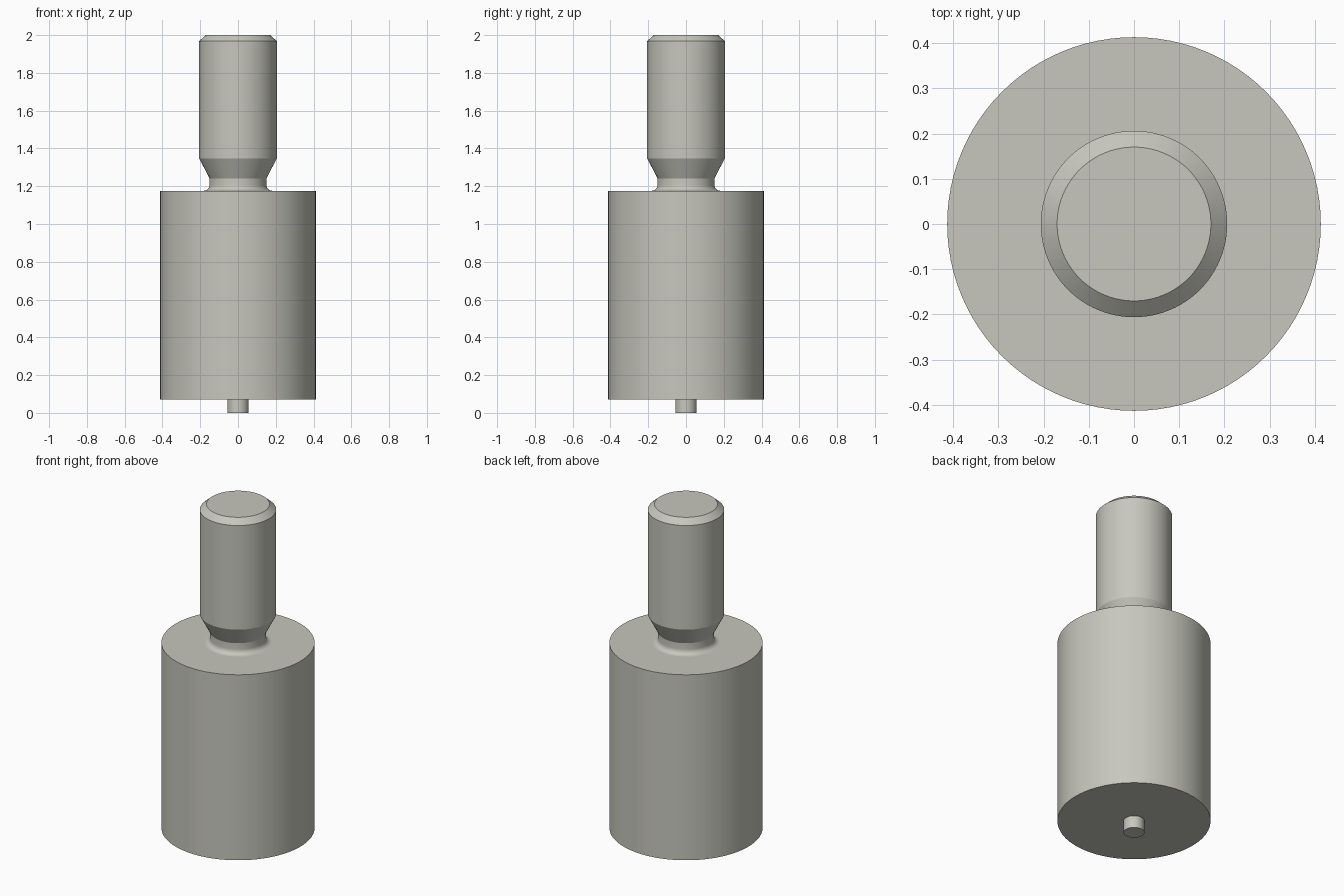
import bpy
import bmesh
from math import sin, cos, pi, radians

cube = bpy.data.objects.get("Cube")
if cube:
    bpy.data.objects.remove(cube, do_unlink=True)

SEGMENTS = 96

# One warm grey metal
metal = bpy.data.materials.new("warm grey metal")
metal.use_nodes = True
colour = (0.57, 0.57, 0.51, 1)
metal.diffuse_color = colour
metal.node_tree.nodes["Principled BSDF"].inputs["Base Color"].default_value = colour


def lathe(name, profile, cap_bottom=False, cap_top=False):
    """Revolve (radius, height) points, listed from the bottom up, about z."""
    bm = bmesh.new()
    angles = [2 * pi * i / SEGMENTS for i in range(SEGMENTS)]
    rings = [[bm.verts.new((r * cos(a), r * sin(a), z)) for a in angles]
             for r, z in profile]
    for low, high in zip(rings, rings[1:]):
        for i in range(SEGMENTS):
            j = (i + 1) % SEGMENTS
            bm.faces.new((low[i], low[j], high[j], high[i]))
    if cap_bottom:
        bm.faces.new(rings[0][::-1])
    if cap_top:
        bm.faces.new(rings[-1])
    mesh = bpy.data.meshes.new(name)
    bm.to_mesh(mesh)
    bm.free()
    mesh.materials.append(metal)
    mesh.shade_smooth()
    mesh.set_sharp_from_angle(angle=radians(20))
    obj = bpy.data.objects.new(name, mesh)
    bpy.context.collection.objects.link(obj)
    return obj


PIN_R, BODY_R, NECK_R, SHAFT_R = 0.056, 0.413, 0.151, 0.206
BODY_BOTTOM, BODY_TOP = 0.072, 1.176
FILLET = 0.03

# Small locating pin under the body
lathe("locating_pin", [(PIN_R, 0), (PIN_R, BODY_BOTTOM)], cap_bottom=True)

# Large cylindrical body, open where the pin and the stem join it
lathe("body", [(PIN_R, BODY_BOTTOM), (BODY_R, BODY_BOTTOM),
               (BODY_R, BODY_TOP), (NECK_R + FILLET, BODY_TOP)])

# Stem: filleted neck, flared cone, straight shaft and chamfered tip
fillet = [(NECK_R + FILLET * (1 - sin(t)), BODY_TOP + FILLET * (1 - cos(t)))
          for t in (pi / 2 * i / 8 for i in range(9))]
lathe("stem", fillet + [(NECK_R, 1.242), (SHAFT_R, 1.348),
                        (SHAFT_R, 1.968), (0.17, 2)], cap_top=True)
